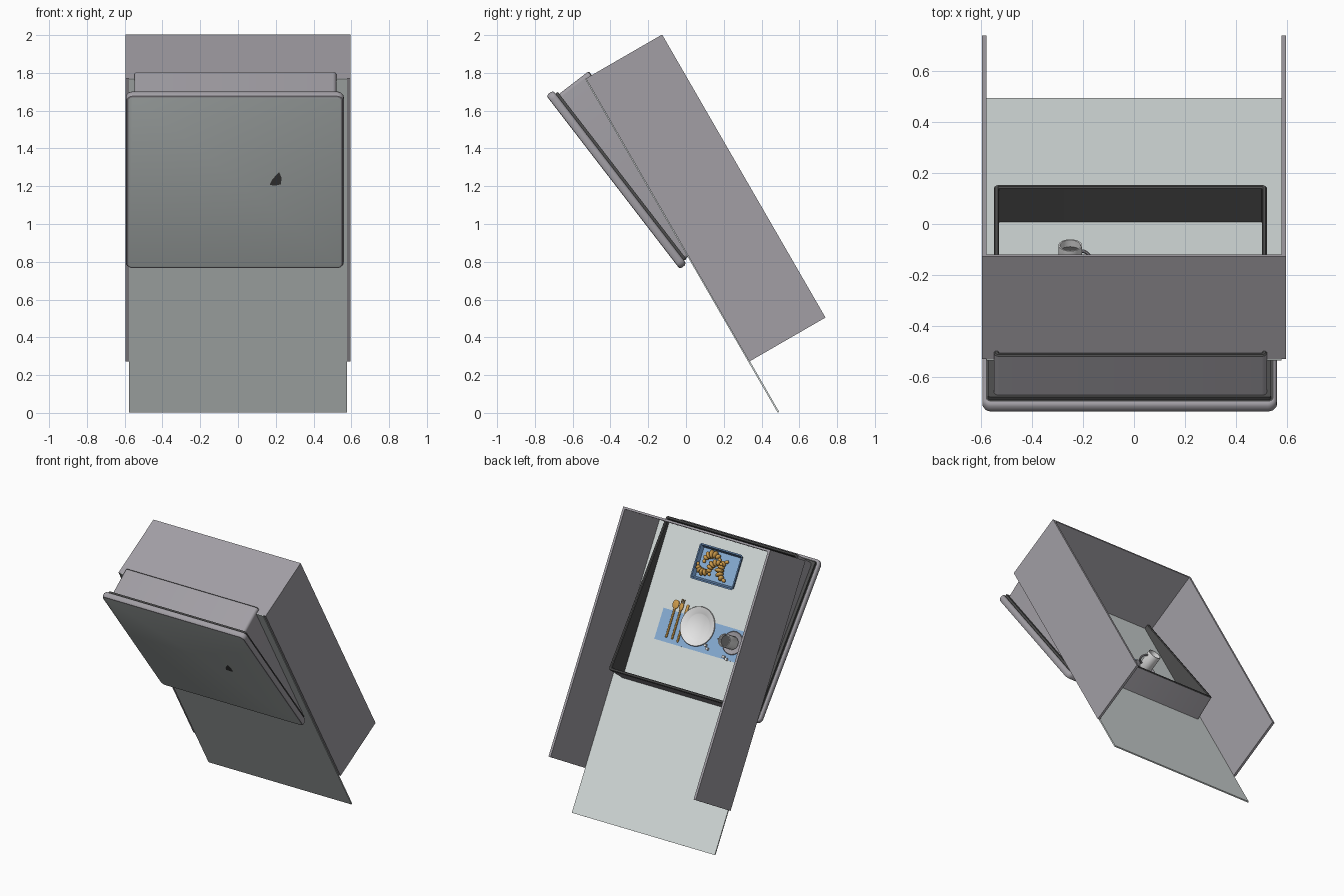
import bpy, bmesh, math
from mathutils import Matrix, Vector

if "Cube" in bpy.data.objects:
    bpy.data.objects.remove(bpy.data.objects["Cube"])


def material(name, rgb):
    m = bpy.data.materials.new(name)
    m.diffuse_color = (*rgb, 1)
    m.use_nodes = True
    m.node_tree.nodes["Principled BSDF"].inputs["Base Color"].default_value = m.diffuse_color
    return m


GREY = material("warm grey", (0.36, 0.345, 0.375))
PALE = material("pale grey green", (0.66, 0.71, 0.70))
DARK = material("charcoal", (0.075, 0.075, 0.075))
BLUE = material("light blue", (0.25, 0.43, 0.68))
NAVY = material("tray rim blue", (0.12, 0.23, 0.42))
GOLD = material("golden brown", (0.62, 0.33, 0.07))
WHITE = material("china white", (0.78, 0.78, 0.78))

# Two tilted frames: local x = width, y = down the slope, z = towards the back
CASE = Matrix.Translation((0, -0.53, 1.77)) @ Matrix.Rotation(math.radians(-60), 4, 'X')
LID = Matrix.Translation((-0.017, -0.74, 1.68)) @ Matrix.Rotation(math.radians(-52.4), 4, 'X')


def finish(name, bm, mats, frame, smooth=False):
    bmesh.ops.recalc_face_normals(bm, faces=bm.faces[:])
    me = bpy.data.meshes.new(name)
    bm.to_mesh(me)
    bm.free()
    for m in mats:
        me.materials.append(m)
    ob = bpy.data.objects.new(name, me)
    bpy.context.collection.objects.link(ob)
    ob.matrix_world = frame
    if smooth:
        bpy.ops.object.select_all(action='DESELECT')
        ob.select_set(True)
        bpy.context.view_layer.objects.active = ob
        bpy.ops.object.shade_smooth_by_angle(angle=math.radians(40))
    return ob


def box(name, lo, hi, mat, frame=CASE):
    bm = bmesh.new()
    bmesh.ops.create_cube(bm, size=1)
    for v in bm.verts:
        v.co = Vector([lo[i] + (v.co[i] + 0.5) * (hi[i] - lo[i]) for i in range(3)])
    return finish(name, bm, [mat], frame)


def loft(name, cx, cy, hx, hy, r, rings, mats, frame=CASE, seg=6):
    """Rounded rectangle rings (inset, z, material of the band leading to it)."""
    bm = bmesh.new()
    prev = first = None
    for inset, z, mi in rings:
        rr = max(r - inset, 0.002)
        loop = []
        for k, (sx, sy) in enumerate(((1, 1), (-1, 1), (-1, -1), (1, -1))):
            for j in range(seg):
                a = (k + j / (seg - 1 if hx > r else seg)) * math.pi / 2
                loop.append(bm.verts.new((
                    cx + sx * (hx - inset - rr) + rr * math.cos(a),
                    cy + sy * (hy - inset - rr) + rr * math.sin(a), z)))
        if prev:
            for i in range(len(loop)):
                j = (i + 1) % len(loop)
                bm.faces.new((prev[i], prev[j], loop[j], loop[i])).material_index = mi
        else:
            bm.faces.new(loop).material_index = mi
        prev = loop
    bm.faces.new(prev).material_index = rings[-1][2]
    return finish(name, bm, mats, frame, True)


# Open case: two side walls, end wall and long base sheet
for s, side in ((-1, "left"), (1, "right")):
    x0, x1 = sorted((s * 0.578, s * 0.595))
    box(side + "_wall", (x0, 0, 0), (x1, 1.73, 0.466), GREY)
box("end_wall", (-0.578, 0, 0), (0.578, 0.015, 0.466), GREY)
box("base_sheet", (-0.578, 0.0, -0.005), (0.578, 2.04, 0.004), PALE)

# Rounded lid panel with pale face, grey rim and dark inner lining
loft("lid_panel", 0, 0.58, 0.577, 0.58, 0.035,
     [(0.014, 0.0, 1), (0.006, 0.002, 0), (0, 0.012, 0), (0, 0.032, 0),
      (0.006, 0.042, 0), (0.014, 0.045, 0), (0.022, 0.045, 2), (0.022, 0.06, 2)],
     [GREY, PALE, DARK], LID)
# Deep frame standing on the lid and passing through the base sheet
loft("lid_frame", 0.003, 0.585, 0.535, 0.55, 0.02,
     [(0, 0.05, 0), (0, 0.252, 0), (0.005, 0.257, 2), (0.015, 0.257, 2), (0.02, 0.252, 2),
      (0.02, 0.062, 2)],
     [GREY, PALE, DARK], LID)
# Small dark mark on the lid face
bm = bmesh.new()
bm.faces.new([bm.verts.new((0.225 + x, 0.565 + y, -0.003)) for x, y in
              ((0.01, -0.055), (0.022, -0.02), (0.02, 0.025), (-0.01, 0.035),
               (-0.04, 0.03), (-0.03, 0.0), (-0.01, -0.03))])
bmesh.ops.solidify(bm, geom=bm.faces[:], thickness=-0.006)
finish("lid_mark", bm, [DARK], LID)

# Placemat, plate, saucer and mug
box("placemat", (-0.33, 0.565, 0.004), (0.35, 0.78, 0.008), BLUE)
loft("plate", 0.046, 0.62, 0.135, 0.135, 0.135,
     [(0.06, 0.008, 0), (0, 0.024, 0), (0.003, 0.029, 0), (0.045, 0.016, 0), (0.05, 0.013, 0)],
     [WHITE], seg=10)
loft("saucer", -0.25, 0.66, 0.08, 0.08, 0.08,
     [(0.04, 0.008, 0), (0, 0.02, 0), (0.004, 0.023, 0), (0.035, 0.013, 0)], [GREY], seg=8)
loft("mug", -0.25, 0.66, 0.046, 0.046, 0.046,
     [(0.008, 0.013, 0), (0, 0.025, 0), (0, 0.135, 0), (0.006, 0.135, 0), (0.006, 0.105, 0),
      (0.008, 0.105, 1)], [WHITE, DARK], seg=8)
# Mug handle: ring segment swept round its centre
bm = bmesh.new()
N, K = 12, 8
rows = []
for i in range(N + 1):
    a = math.radians(-95 + 190 * i / N)
    row = []
    for k in range(K):
        b = 2 * math.pi * k / K
        rad = 0.034 + 0.007 * math.cos(b)
        row.append(bm.verts.new((-0.207 + rad * math.cos(a), 0.66 + 0.007 * math.sin(b),
                                 0.075 + rad * math.sin(a))))
    rows.append(row)
for p, q in zip(rows, rows[1:]):
    for k in range(K):
        bm.faces.new((p[k], p[(k + 1) % K], q[(k + 1) % K], q[k]))
finish("mug_handle", bm, [GREY], CASE, True)

# Sugar cubes
for i, (x, y) in enumerate(((-0.05, 0.725), (-0.07, 0.745), (-0.21, 0.765), (-0.235, 0.775))):
    box(f"sugar_cube_{i}", (x - 0.009, y - 0.009, 0.008), (x + 0.009, y + 0.009, 0.024), WHITE)


# Cutlery: handle with a flat head
def cutlery(name, x, y0, head_w, head_l, length):
    loft(name + "_handle", x, y0 + (head_l + length) / 2, 0.007, (length - head_l) / 2 + 0.01, 0.006,
         [(0.002, 0.008, 0), (0, 0.011, 0), (0, 0.016, 0), (0.002, 0.018, 0)], [GOLD], seg=3)
    loft(name + "_head", x, y0 + head_l / 2, head_w, head_l / 2, head_w * 0.95,
         [(0.003, 0.008, 0), (0, 0.012, 0), (0, 0.017, 0), (0.004, 0.019, 0)], [GOLD], seg=5)


cutlery("spoon", 0.262, 0.49, 0.024, 0.06, 0.25)
cutlery("knife", 0.168, 0.50, 0.010, 0.13, 0.25)
cutlery("fork", 0.215, 0.50, 0.015, 0.05, 0.24)
for i in (-1, 0, 1):
    box(f"fork_tine_{i + 1}", (0.213 + i * 0.011, 0.475, 0.011), (0.217 + i * 0.011, 0.52, 0.016), GOLD)

# Blue serving tray
loft("serving_tray", 0.03, 0.205, 0.172, 0.122, 0.015,
     [(0.015, 0.004, 1), (0, 0.04, 1), (0.010, 0.04, 1), (0.022, 0.014, 1), (0.023, 0.014, 0)],
     [BLUE, NAVY], seg=4)


# Pastries: overlapping rolls along a curved line
def croissant(name, x, y, z, turn, size):
    bm = bmesh.new()
    for i in range(7):
        t = (i - 3) / 3
        a = t * 1.25
        w = size * (0.5 - 0.3 * abs(t) ** 1.4)
        pos = Vector((size * math.sin(a), size * (1 - math.cos(a)), 0))
        bmesh.ops.create_uvsphere(bm, u_segments=14, v_segments=8, radius=1,
                                  matrix=Matrix.Translation(pos) @ Matrix.Rotation(a, 4, 'Z')
                                  @ Matrix.Diagonal((size * 0.24, w, w, 1)))
    frame = CASE @ Matrix.Translation((x, y, z)) @ Matrix.Rotation(turn, 4, 'Z')
    finish(name, bm, [GOLD], frame, True)


croissant("croissant_a", 0.085, 0.135, 0.045, 0.3, 0.062)
croissant("croissant_b", 0.125, 0.265, 0.042, 3.0, 0.055)
croissant("croissant_c", -0.005, 0.225, 0.045, 1.7, 0.065)
croissant("croissant_d", 0.03, 0.20, 0.095, 0.9, 0.058)
